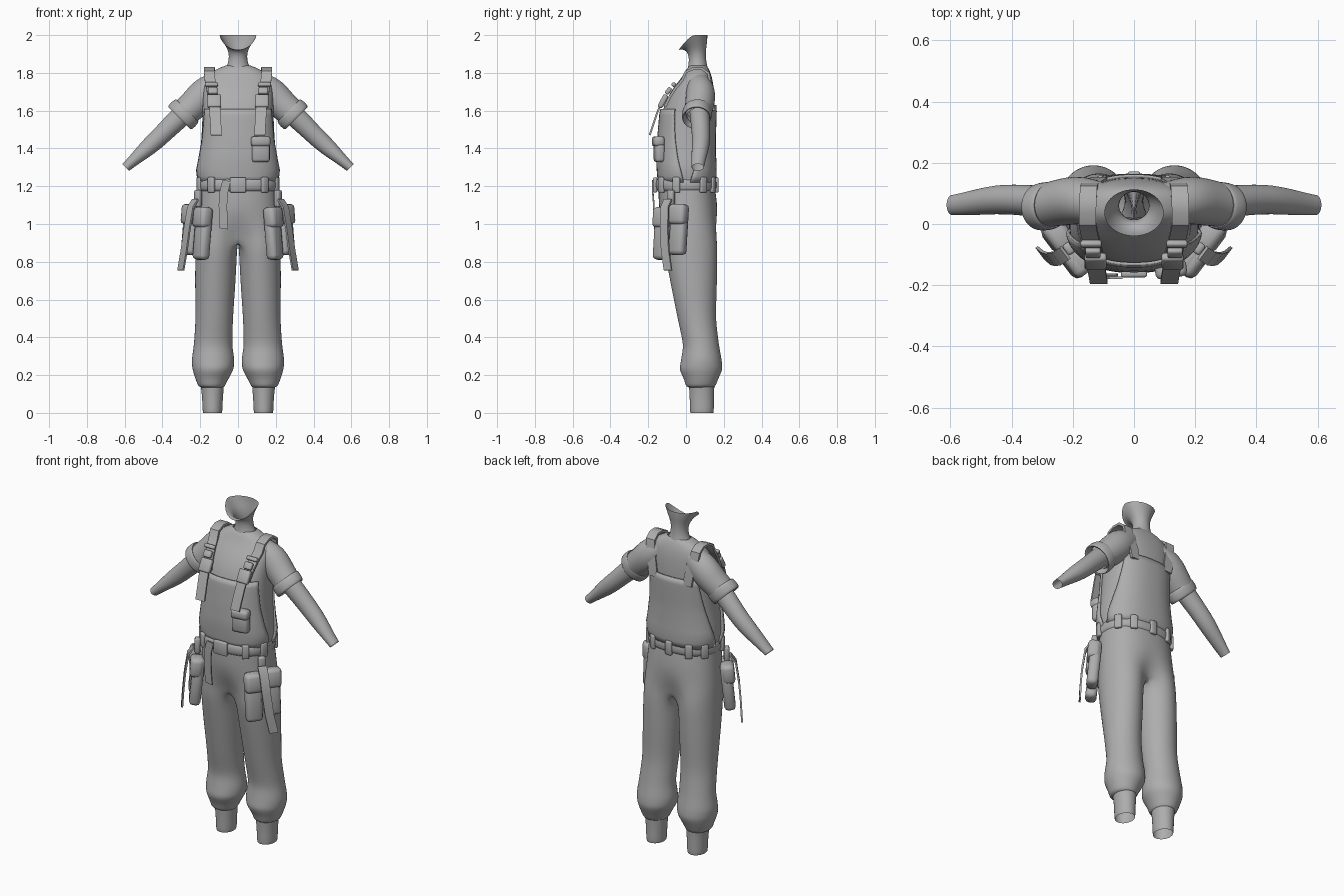
import bpy, bmesh, math
from mathutils import Vector, Matrix

if "Cube" in bpy.data.objects:
    bpy.data.objects.remove(bpy.data.objects["Cube"])

GREY = bpy.data.materials.new("plain_grey")
GREY.diffuse_color = (0.42, 0.42, 0.42, 1)
GREY.use_nodes = True
GREY.node_tree.nodes["Principled BSDF"].inputs["Base Color"].default_value = GREY.diffuse_color


def finish(name, verts, faces, mirror=False, merge=False, sub=1, solid=0, angle=50):
    me = bpy.data.meshes.new(name)
    me.from_pydata([tuple(v) for v in verts], [], faces)
    bm = bmesh.new()
    bm.from_mesh(me)
    bmesh.ops.recalc_face_normals(bm, faces=bm.faces)
    bm.to_mesh(me)
    bm.free()
    me.materials.append(GREY)
    ob = bpy.data.objects.new(name, me)
    bpy.context.collection.objects.link(ob)
    if mirror:
        m = ob.modifiers.new("mirror", 'MIRROR')
        m.use_mirror_merge = merge
    if solid:
        s = ob.modifiers.new("thickness", 'SOLIDIFY')
        s.thickness, s.offset = solid, -1
    if sub:
        s = ob.modifiers.new("smooth", 'SUBSURF')
        s.levels = s.render_levels = sub
    bpy.ops.object.select_all(action='DESELECT')
    bpy.context.view_layer.objects.active = ob
    ob.select_set(True)
    bpy.ops.object.shade_smooth_by_angle(angle=math.radians(angle))
    return ob


def loft(name, rings, closed=True, skip=None, caps=False, **kw):
    n = len(rings[0])
    verts = [Vector(p) for r in rings for p in r]
    faces = []
    for i in range(len(rings) - 1):
        for j in range(n if closed else n - 1):
            k = (j + 1) % n
            f = (i * n + j, i * n + k, (i + 1) * n + k, (i + 1) * n + j)
            if not (skip and skip([verts[q] for q in f])):
                faces.append(f)
    if caps:
        faces += [tuple(range(n)), tuple(range((len(rings) - 1) * n, len(rings) * n))]
    return finish(name, verts, faces, **kw)


def row_at(rows, z):
    rows = sorted(rows)
    z = min(max(z, rows[0][0]), rows[-1][0])
    for a, b in zip(rows, rows[1:]):
        if z <= b[0]:
            t = (z - a[0]) / (b[0] - a[0])
            return [p + (q - p) * t for p, q in zip(a, b)]


def oval(th, w, yf, yb, n=2.4):
    """Point on a rounded-square section; th = 0 is front, positive goes to +x."""
    s, c = math.sin(th), math.cos(th)
    px = math.copysign(abs(s) ** (2 / n), s) * w
    py = -math.copysign(abs(c) ** (2 / n), c) * (yb - yf) / 2
    return px, py + (yf + yb) / 2


# Torso sections: z, half width, front y, back y
TORSO = [(1.2, .2, -.14, .15), (1.28, .217, -.147, .155), (1.35, .206, -.15, .152),
         (1.45, .193, -.145, .15), (1.6, .188, -.132, .155), (1.7, .188, -.085, .15),
         (1.76, .183, -.035, .142), (1.795, .155, -.01, .132), (1.825, .105, .005, .12),
         (1.838, .068, .02, .108)]


def torso_pt(z, th, off=0):
    _, w, yf, yb = row_at(TORSO, z)
    return (*oval(th, w + off, yf - off, yb + off), z)


def skin_y(x, z, side, off):
    _, w, yf, yb = row_at(TORSO, z)
    k = max(0, 1 - min(1, abs(x) / w) ** 2.4) ** (1 / 2.4)
    return (yf + yb) / 2 + side * (k * (yb - yf) / 2 + off)


loft("shirt_torso", [[torso_pt(r[0], 2 * math.pi * j / 32) for j in range(32)] for r in TORSO])

# Overall panels at the front and back
for name, mid, ztop, top_a in (("front_bib", 0, 1.61, 64), ("back_bib", math.pi, 1.63, 52)):
    rings = []
    for i in range(13):
        t = i / 12
        z = 1.22 + (ztop - 1.22) * t
        a = math.radians(top_a + (86 - top_a) * (1 - t) ** 1.3)
        rings.append([torso_pt(z, mid + a * (j / 10 - 1), .008) for j in range(21)])
    loft(name, rings, closed=False, sub=0, solid=.01)

# Neck flaring into an open jaw rim
neck = []
for z, rx, ry, cy, dip in ((1.775, .088, .07, .052, .03), (1.82, .07, .056, .062, .012),
                           (1.85, .052, .047, .062, 0), (1.89, .047, .045, .06, 0),
                           (1.925, .055, .052, .054, .008), (1.965, .078, .068, .045, .04),
                           (2.0, .098, .077, .037, .08)):
    ring = []
    for j in range(24):
        th = 2 * math.pi * j / 24
        f = max(0, math.cos(th))
        ring.append((rx * math.sin(th), cy - ry * math.cos(th), z - dip * f ** 1.3))
    neck.append(ring)
loft("neck", neck)


def tube_rings(stations, n=20):
    """Rings around an arm axis lying in the xz plane; stations = x, y, z, r_up, r_y."""
    out = []
    for x, y, z, ru, ry in stations:
        up = Vector((.707, 0, .707))
        out.append([Vector((x, y, z)) + up * ru * math.cos(2 * math.pi * j / n)
                    + Vector((0, ry * math.sin(2 * math.pi * j / n), 0)) for j in range(n)])
    return out


loft("sleeve", tube_rings([(.09, .07, 1.755, .06, .06), (.14, .075, 1.72, .085, .075),
                           (.19, .078, 1.675, .088, .08), (.235, .072, 1.63, .08, .078),
                           (.285, .062, 1.585, .077, .074)]), mirror=True)
loft("sleeve_cuff", tube_rings([(.30, .06, 1.57, .06, .055), (.272, .062, 1.598, .074, .068),
                                (.266, .062, 1.604, .084, .076), (.274, .06, 1.596, .09, .08),
                                (.302, .056, 1.568, .092, .08), (.312, .056, 1.558, .086, .075),
                                (.306, .056, 1.564, .072, .064), (.27, .06, 1.6, .064, .058)]),
     mirror=True)
loft("arm", tube_rings([(.24, .07, 1.63, .058, .055), (.33, .075, 1.545, .057, .052),
                        (.39, .08, 1.485, .051, .05), (.45, .08, 1.428, .05, .048),
                        (.51, .072, 1.375, .04, .043), (.56, .065, 1.33, .03, .037),
                        (.594, .062, 1.3, .026, .033)]), mirror=True)

# Trousers: half hip section blending into one leg, then mirrored
HIPS = [(.86, .228, -.115, .167), (.91, .227, -.12, .168), (1.0, .22, -.135, .17),
        (1.1, .212, -.145, .166), (1.22, .203, -.145, .15)]
LEG = [(.14, .07, .21, 0, .155), (.18, .05, .226, -.012, .172), (.23, .022, .242, -.036, .194),
       (.28, .018, .246, -.027, .19), (.36, .03, .234, -.014, .175), (.5, .026, .225, -.045, .158),
       (.7, .012, .228, -.085, .165), (.86, .004, .226, -.115, .167), (1.22, .0, .21, -.14, .16)]
M, W = 20, 6
rings = []
for z in (1.22, 1.16, 1.1, 1.04, .98, .94, .91, .86, .78, .7, .6, .5, .43, .36, .32, .28, .255,
          .23, .2, .18, .155, .14):
    _, hw, hf, hb = row_at(HIPS, z)
    _, xi, xo, lf, lb = row_at(LEG, z)
    t = min(1, max(0, (1.08 - z) / .22))
    t = t * t * (3 - 2 * t)
    ring = []
    for j in range(M + W):
        if j <= M:
            hx, hy = oval(math.pi * j / M, hw, hf, hb, 2.3)
            a = math.radians(-45 + 270 * j / M)
        else:
            q = (j - M) / W
            hx, hy = 0, hb + (hf - hb) * q
            a = math.radians(225 + 90 * q)
        lx = (xi + xo) / 2 + (xo - xi) / 2 * math.sin(a)
        ly = (lf + lb) / 2 - (lb - lf) / 2 * math.cos(a)
        x, y = hx + (lx - hx) * t, hy + (ly - hy) * t
        if z > .9 and (j >= M or j == 0):
            x = 0
        ring.append((x, y, z))
    rings.append(ring)
rings.append([(.135 + (x - .14) * .75, .08 + (y - .078) * .75, .132) for x, y, z in rings[-1]])
loft("trouser_leg", rings, skip=lambda f: all(abs(v.x) < 1e-5 for v in f), mirror=True, merge=True)


def ellipse(cx, cy, z, rx, ry, n=24):
    return [(cx + rx * math.sin(2 * math.pi * j / n), cy - ry * math.cos(2 * math.pi * j / n), z)
            for j in range(n)]


loft("ankle", [ellipse(.137, .083, .17, .065, .07), ellipse(.135, .083, .12, .059, .066),
               ellipse(.135, .084, .06, .054, .064), ellipse(.135, .084, .012, .053, .064),
               ellipse(.135, .084, 0, .05, .061)], mirror=True)

# Belt
loft("belt", [[(*oval(2 * math.pi * j / 40, .2 + o, -.148 - o, .15 + o), z) for j in range(40)]
              for z, o in ((1.172, -.015), (1.174, .004), (1.19, .013), (1.225, .013),
                           (1.241, .004), (1.243, -.015))])


def box(name, loc, size, yaw=0, pitch=0, bevel=.3, mirror=False):
    """Soft box; front faces -y, yaw turns it about z, pitch leans it."""
    bm = bmesh.new()
    bmesh.ops.create_cube(bm, size=1)
    bmesh.ops.scale(bm, vec=size, verts=bm.verts)
    bmesh.ops.bevel(bm, geom=bm.edges[:], offset=min(size) * bevel, segments=2, affect='EDGES',
                    profile=.5)
    mat = Matrix.Translation(loc) @ Matrix.Rotation(yaw, 4, 'Z') @ Matrix.Rotation(pitch, 4, 'X')
    bm.transform(mat)
    bm.verts.index_update()
    verts = [v.co.copy() for v in bm.verts]
    faces = [tuple(v.index for v in f.verts) for f in bm.faces]
    bm.free()
    return finish(name, verts, faces, mirror=mirror, sub=0)


for i, deg in enumerate((38, 75, 120, 150, 180, 210, 240, 285, 322)):
    a = math.radians(deg)
    x, y = oval(a, .211, -.159, .161)
    box(f"belt_loop_{i}", (x, y, 1.207), (.04, .022, .082), yaw=math.atan2(x * .7, -y))
box("belt_buckle", (.0, -.163, 1.207), (.085, .022, .08))


def ribbon(name, pts, width, thick, wdir, mirror=False):
    """Flat strap along a path, spread along wdir."""
    pts = [Vector(p) for p in pts]
    w = Vector(wdir).normalized()
    rings = []
    for i, p in enumerate(pts):
        t = (pts[min(i + 1, len(pts) - 1)] - pts[max(i - 1, 0)]).normalized()
        n = t.cross(w).normalized() * thick / 2
        s = w * width / 2
        rings.append([p - s - n, p + s - n, p + s + n, p - s + n])
    return loft(name, rings, caps=True, mirror=mirror, sub=0, angle=40)


ribbon("belt_tail", [(-.06, -.175, 1.23), (-.075, -.176, 1.17), (-.08, -.17, 1.1),
                     (-.078, -.168, 1.03), (-.075, -.165, .975)], .045, .008, (1, 0, -.15))

# Shoulder straps with buckles
front = [(x, skin_y(x, z, -1, .014), z) for x, z in ((.125, 1.62), (.132, 1.67), (.14, 1.72),
                                                     (.148, 1.76))]
back = [(x, skin_y(x, z, 1, .01), z) for x, z in ((.145, 1.76), (.135, 1.72), (.122, 1.67),
                                                  (.112, 1.6))]
ribbon("shoulder_strap", front + [(.152, .0, 1.806), (.152, .04, 1.823), (.15, .085, 1.823),
                                  (.148, .118, 1.798)] + back, .056, .014, (1, 0, 0), True)
ribbon("strap_tail", [(.125, -.127, 1.65), (.122, -.152, 1.59), (.118, -.172, 1.53),
                      (.115, -.192, 1.47)], .058, .01, (1, 0, 0), True)
box("strap_buckle", (.126, -.122, 1.65), (.072, .028, .075), pitch=-.5, mirror=True)
box("strap_clip", (.134, -.093, 1.705), (.05, .024, .04), pitch=-.6, mirror=True)
box("strap_slider", (.14, -.065, 1.738), (.068, .022, .022), pitch=-.7, mirror=True)

# Chest pocket
box("chest_pocket", (.12, -.142, 1.385), (.095, .05, .115), yaw=.15)
box("chest_pocket_flap", (.12, -.147, 1.437), (.104, .058, .055), yaw=.15)

# Thigh pouches: paired bags with flaps and a hanging strap
YAW = math.atan2(.8, .6)
out, along = Vector((.8, -.6, 0)), Vector((.6, .8, 0))
for side, s, zc, h in (("front", -.052, .95, .28), ("rear", .052, .97, .27)):
    c = Vector((.218, -.08, zc)) + along * s
    box(f"{side}_pouch", c, (.094, .062, h), YAW, -.1, .35, True)
    box(f"{side}_pouch_flap", c + out * .002 + Vector((0, 0, h * .3)), (.102, .07, .11), YAW,
        -.1, .3, True)
ribbon("pouch_strap", [(.225, -.095, 1.13), (.25, -.112, 1.09), (.27, -.115, .97),
                       (.285, -.11, .86), (.303, -.095, .755)], .05, .01, along, True)
box("pouch_hanger", (.212, -.08, 1.135), (.04, .03, .09), YAW, 0, .3, True)
